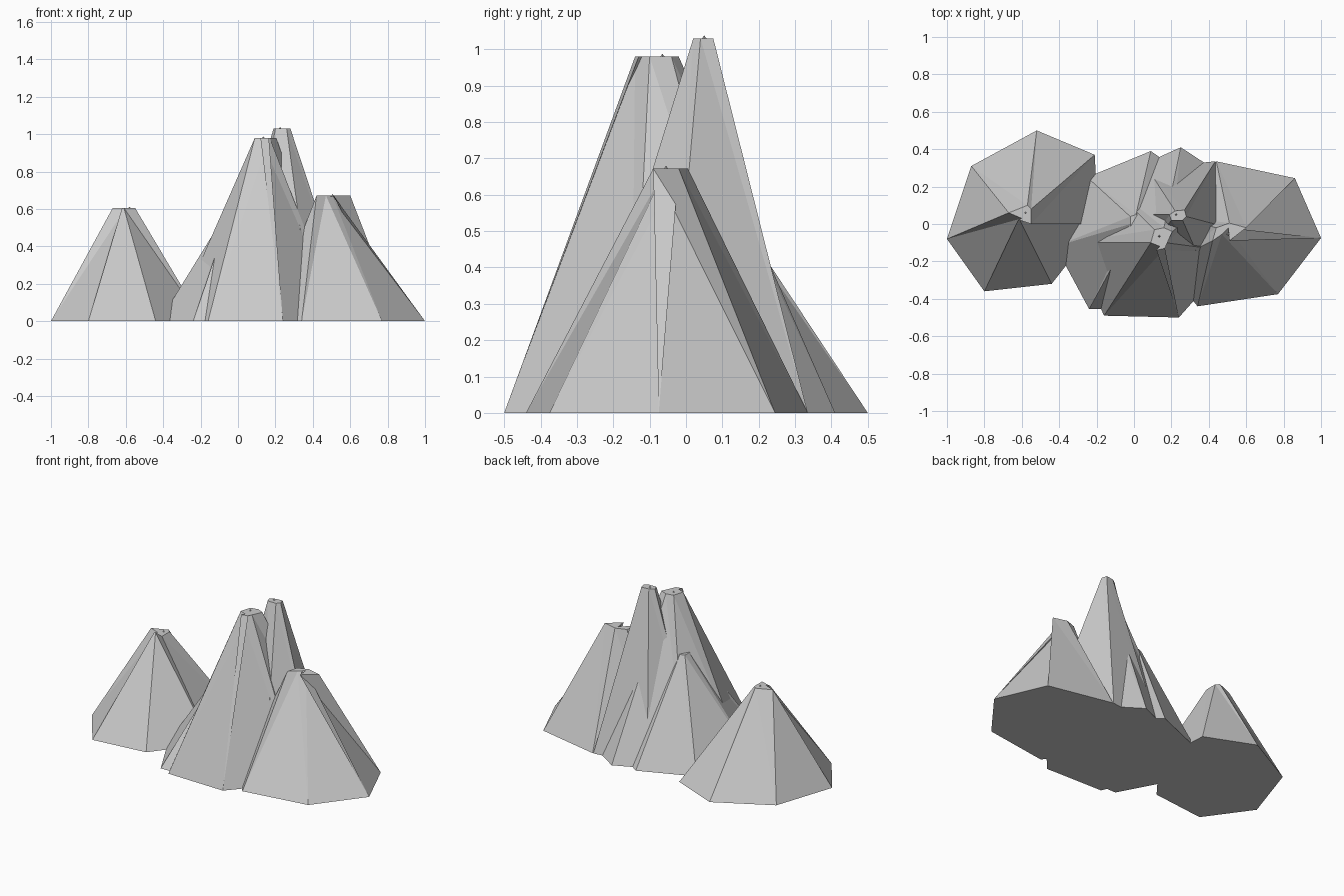
import bpy, bmesh

if "Cube" in bpy.data.objects:
    bpy.data.objects.remove(bpy.data.objects["Cube"])


def peak(name, height, base, top, tips=()):
    """Faceted rock cone: base ring on the ground joined to a small ragged flat summit."""
    bm = bmesh.new()
    lo = [bm.verts.new((x, y, 0)) for x, y in base]
    hi = [bm.verts.new((x, y, height)) for x, y in top]
    n = len(lo)
    for i in range(n):
        j = (i + 1) % n
        bm.faces.new((lo[i], lo[j], hi[i]))
        bm.faces.new((lo[j], hi[j], hi[i]))
    bm.faces.new(lo[::-1])
    bm.faces.new(hi)
    # tiny rock nubs on the summit
    for x, y in tips:
        ring = [bm.verts.new((x + dx * .01, y + dy * .01, height - .005))
                for dx, dy in ((1, 0), (0, 1), (-1, 0), (0, -1))]
        cap = bm.verts.new((x, y, height + .008))
        for i in range(4):
            bm.faces.new((ring[i], ring[(i + 1) % 4], cap))
        bm.faces.new(ring[::-1])
    bmesh.ops.recalc_face_normals(bm, faces=bm.faces)
    mesh = bpy.data.meshes.new(name)
    bm.to_mesh(mesh)
    bm.free()
    obj = bpy.data.objects.new(name, mesh)
    bpy.context.collection.objects.link(obj)
    return obj


# left mountain, standing slightly apart
peak("left_peak", .605,
     [(-1, -.08), (-.80, -.36), (-.44, -.32), (-.19, 0), (-.21, .37), (-.52, .50), (-.87, .31)],
     [(-.60, .03), (-.62, .02), (-.61, .02), (-.55, .00), (-.55, .08), (-.57, .10), (-.67, .06)],
     [(-.58, .06)])

# large central mountain
peak("central_peak", .98,
     [(-.16, -.49), (.24, -.50), (.55, -.15), (.54, .22), (.25, .41), (-.15, .23), (-.34, -.10)],
     [(.165, -.13), (.12, -.14), (.17, -.10), (.205, -.04), (.16, -.02), (.11, -.03), (.09, -.10)],
     [(.135, -.065)])

# tallest, steepest spire behind the central mountain
peak("back_spire", 1.03,
     [(.40, -.30), (.62, -.05), (.435, .335), (.07, .30), (-.12, .05), (.02, -.20)],
     [(.26, .02), (.28, .04), (.27, .075), (.22, .07), (.19, .05), (.20, .02)],
     [(.225, .05)])

# low shoulder on the left of the central mountain
peak("left_shoulder", .65,
     [(-.42, -.12), (-.24, -.455), (.15, -.45), (.38, -.10), (.36, .20), (.09, .39), (-.25, .25)],
     [(-.02, 0), (-.02, -.05), (.02, -.05), (.05, -.01), (.04, .03), (.01, .05), (-.02, .04)])

# right mountain with an overhanging, twisted summit
peak("right_peak", .672,
     [(.34, -.44), (.77, -.375), (1, -.075), (.86, .245), (.44, .335), (.18, .05), (.16, -.22)],
     [(.47, -.055), (.505, -.02), (.51, -.09), (.60, -.02), (.51, .005), (.44, -.02), (.42, -.09)],
     [(.505, -.055)])
